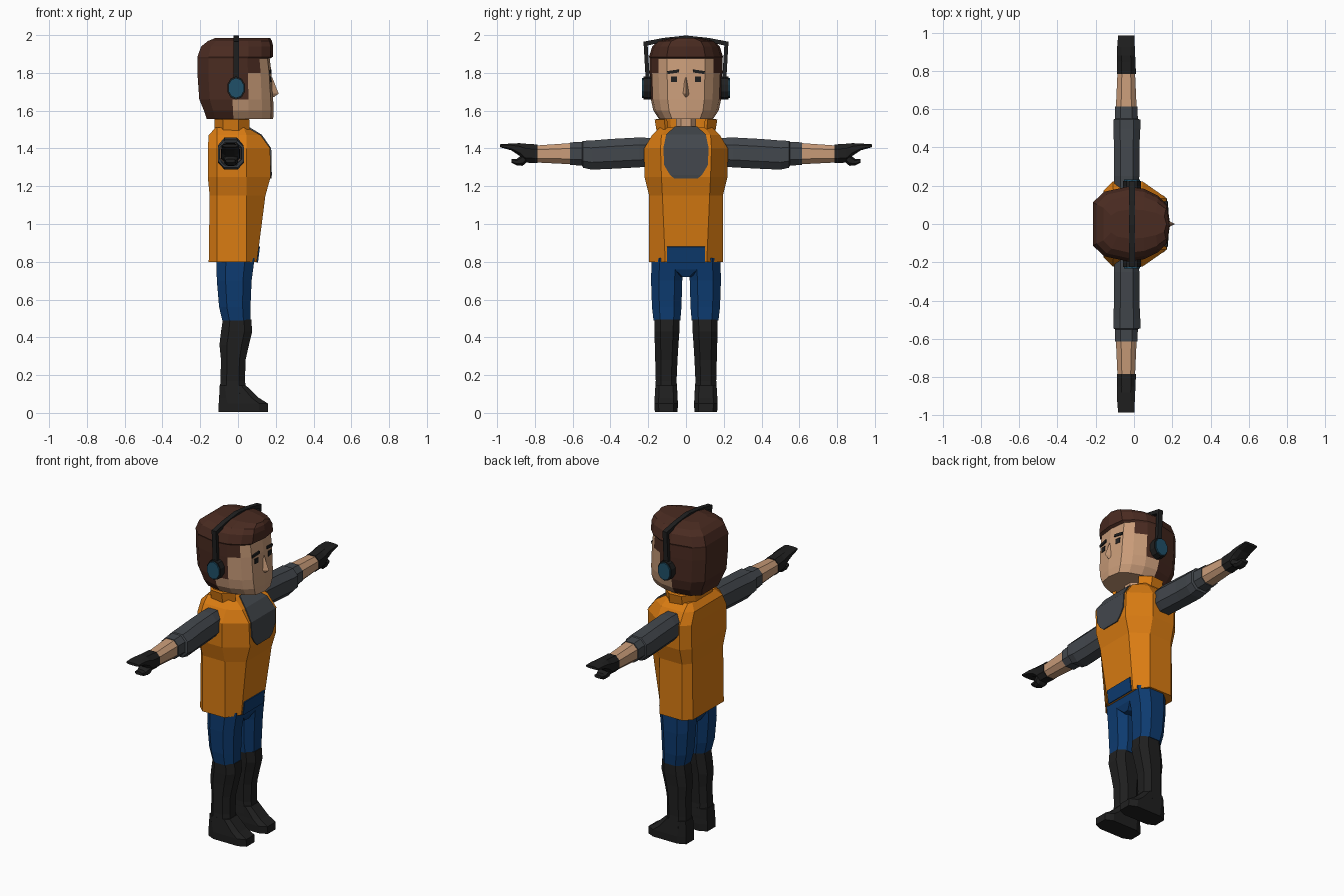
import bpy, bmesh, math
from mathutils import Matrix, Vector


def mat(name, r, g, b):
    m = bpy.data.materials.new(name)
    m.diffuse_color = (r, g, b, 1)
    return m


ORANGE = mat("vest orange", 0.70, 0.20, 0.006)
BLUE = mat("trouser blue", 0.004, 0.043, 0.16)
GREY = mat("shirt grey", 0.055, 0.063, 0.073)
BLACK = mat("boot black", 0.014, 0.014, 0.014)
SKIN = mat("skin", 0.58, 0.33, 0.19)
HAIR = mat("hair brown", 0.068, 0.024, 0.015)
CUP = mat("ear cup blue", 0.014, 0.08, 0.14)


def finish(name, bm, mats, rule=None):
    bmesh.ops.recalc_face_normals(bm, faces=bm.faces)
    if rule:
        for f in bm.faces:
            f.material_index = rule(f.calc_center_median(), f)
    me = bpy.data.meshes.new(name)
    bm.to_mesh(me)
    bm.free()
    for m in mats:
        me.materials.append(m)
    ob = bpy.data.objects.new(name, me)
    bpy.context.collection.objects.link(ob)
    return ob


def loft(name, rings, mats, rule=None):
    """Join closed rings of points with quads and cap both ends."""
    bm = bmesh.new()
    vs = [[bm.verts.new(p) for p in r] for r in rings]
    n = len(vs[0])
    for a, b in zip(vs, vs[1:]):
        for i in range(n):
            j = (i + 1) % n
            bm.faces.new((a[i], a[j], b[j], b[i]))
    bm.faces.new(vs[0])
    bm.faces.new(vs[-1])
    return finish(name, bm, mats, rule)


def oct_ring(a0, a1, b0, b1, cut=0.28):
    """Rectangle with cut corners."""
    ca, cb = (a1 - a0) * cut, (b1 - b0) * cut
    return [(a0 + ca, b0), (a1 - ca, b0), (a1, b0 + cb), (a1, b1 - cb),
            (a1 - ca, b1), (a0 + ca, b1), (a0, b1 - cb), (a0, b0 + cb)]


def mirrored(half):
    return half + [(x, -y) for x, y in reversed(half)]


def upright(name, sections, m, s=1, cut=0.25):
    """Sections are (z, x0, x1, y0, y1)."""
    return loft(name, [[(x, s * y, z) for x, y in oct_ring(x0, x1, y0, y1, cut)]
                       for z, x0, x1, y0, y1 in sections], [m])


def sideways(name, sections, m, s, cut=0.25):
    """Sections are (y, x0, x1, z0, z1)."""
    return loft(name, [[(x, s * y, z) for x, z in oct_ring(x0, x1, z0, z1, cut)]
                       for y, x0, x1, z0, z1 in sections], [m])


def box(name, loc, size, m, rot=(0, 0, 0)):
    bm = bmesh.new()
    bmesh.ops.create_cube(bm, size=1, matrix=Matrix.Diagonal((*size, 1)))
    ob = finish(name, bm, [m])
    ob.location, ob.rotation_euler = loc, rot
    return ob


def disc(name, loc, radius, depth, m, n=10):
    bm = bmesh.new()
    bmesh.ops.create_cone(bm, cap_ends=True, segments=n, radius1=radius,
                          radius2=radius, depth=depth,
                          matrix=Matrix.Rotation(math.pi / 2, 4, 'X'))
    ob = finish(name, bm, [m])
    ob.location = loc
    ob.scale = (0.88, 1, 1.1)
    return ob


def strip(name, rows, m):
    """Thin plate from rows of (x, half width, z)."""
    bm = bmesh.new()
    vs = [(bm.verts.new((x, -w, z)), bm.verts.new((x, w, z))) for x, w, z in rows]
    for a, b in zip(vs, vs[1:]):
        bm.faces.new((a[0], a[1], b[1], b[0]))
    ob = finish(name, bm, [m])
    mod = ob.modifiers.new("thickness", 'SOLIDIFY')
    mod.thickness, mod.offset = 0.008, 0
    return ob


# Vest: (z, front, back, half width, half width of the front panel)
VEST = [(0.80, 0.10, -0.155, 0.195, 0.11), (1.15, 0.145, -0.15, 0.195, 0.125),
        (1.25, 0.173, -0.16, 0.22, 0.13), (1.40, 0.170, -0.16, 0.222, 0.135),
        (1.47, 0.12, -0.155, 0.18, 0.13), (1.51, 0.05, -0.12, 0.14, 0.10)]
loft("vest", [[(x, y, z) for x, y in mirrored(
    [(f, w), (min(0.045, f * 0.6), hy), (-0.11, hy), (b, hy * 0.78)])]
    for z, f, b, hy, w in VEST], [ORANGE])

# Shirt showing in the neckline, trousers showing under the front hem
strip("shirt_front", [(0.173, 0.06, 1.24), (0.175, 0.085, 1.26), (0.174, 0.115, 1.31),
                      (0.172, 0.12, 1.40), (0.123, 0.105, 1.47), (0.052, 0.06, 1.513)], GREY)
strip("trouser_front", [(0.102, 0.10, 0.797), (0.1125, 0.10, 0.88)], BLUE)

# Open collar
bm = bmesh.new()
path = [(0.055, -0.10), (0.0, -0.145), (-0.075, -0.14), (-0.115, -0.08),
        (-0.115, 0.08), (-0.075, 0.14), (0.0, 0.145), (0.055, 0.10)]
cols = [(bm.verts.new((x, y, 1.485)), bm.verts.new((x, y * 1.08, 1.555))) for x, y in path]
for a, b in zip(cols, cols[1:]):
    bm.faces.new((a[0], b[0], b[1], a[1]))
collar = finish("collar", bm, [ORANGE])
mod = collar.modifiers.new("thickness", 'SOLIDIFY')
mod.thickness, mod.offset = 0.02, 0

upright("neck", [(1.47, -0.08, 0.05, -0.055, 0.055), (1.6, -0.08, 0.05, -0.05, 0.05)], SKIN)
upright("pelvis", [(0.72, -0.09, 0.06, -0.035, 0.035), (0.76, -0.105, 0.08, -0.12, 0.12),
                   (0.82, -0.115, 0.088, -0.17, 0.17)], BLUE)

for s, side in ((1, "left"), (-1, "right")):
    # Legs
    upright("trouser_leg_" + side, [
        (0.49, -0.083, 0.066, 0.03, 0.172), (0.56, -0.10, 0.066, 0.024, 0.18),
        (0.70, -0.112, 0.072, 0.02, 0.185), (0.82, -0.115, 0.088, 0.01, 0.182)], BLUE, s)
    upright("boot_shaft_" + side, [
        (0.10, -0.097, 0.045, 0.045, 0.165), (0.17, -0.093, 0.037, 0.05, 0.16),
        (0.28, -0.09, 0.04, 0.045, 0.163), (0.36, -0.098, 0.058, 0.04, 0.165),
        (0.43, -0.09, 0.075, 0.035, 0.168), (0.495, -0.08, 0.07, 0.033, 0.168)], BLACK, s)
    upright("boot_foot_" + side, [
        (0.005, -0.102, 0.16, 0.045, 0.165), (0.05, -0.102, 0.158, 0.042, 0.168),
        (0.08, -0.10, 0.11, 0.045, 0.166), (0.145, -0.097, 0.042, 0.048, 0.162)],
        BLACK, s, 0.18)

    # Arms
    sideways("sleeve_" + side, [
        (0.17, -0.10, 0.02, 1.305, 1.455), (0.25, -0.105, 0.028, 1.30, 1.458),
        (0.40, -0.105, 0.028, 1.292, 1.45), (0.50, -0.107, 0.033, 1.288, 1.442),
        (0.545, -0.107, 0.033, 1.298, 1.44), (0.55, -0.10, 0.02, 1.31, 1.435),
        (0.615, -0.10, 0.018, 1.312, 1.432)], GREY, s)
    sideways("forearm_" + side, [(0.60, -0.095, 0.014, 1.316, 1.429),
                                 (0.80, -0.086, 0.005, 1.326, 1.415)], SKIN, s)
    sideways("glove_" + side, [
        (0.785, -0.09, 0.01, 1.322, 1.421), (0.85, -0.088, 0.008, 1.325, 1.425),
        (0.88, -0.088, 0.006, 1.36, 1.428), (0.925, -0.088, 0.004, 1.39, 1.426),
        (0.985, -0.083, 0.003, 1.407, 1.422)], BLACK, s)
    sideways("curled_fingers_" + side, [
        (0.835, -0.075, 0.0, 1.335, 1.40), (0.865, -0.075, 0.0, 1.308, 1.37),
        (0.895, -0.07, -0.01, 1.31, 1.345), (0.925, -0.065, -0.015, 1.325, 1.345)], BLACK, s)

    # Eyes and brows
    box("eye_" + side, (0.171, s * 0.064, 1.766), (0.009, 0.032, 0.03), BLACK, (0, 0, s * 0.11))
    box("brow_" + side, (0.170, s * 0.068, 1.806), (0.009, 0.062, 0.016), BLACK,
        (-s * 0.14, 0, s * 0.11))

    # Headset cups
    disc("ear_pad_" + side, (-0.01, s * 0.205, 1.72), 0.056, 0.04, BLACK)
    disc("ear_cup_" + side, (-0.01, s * 0.229, 1.72), 0.049, 0.009, CUP)

# Head and hair: one form, coloured by hairline
OUTLINE = [(0.185, 0.0), (0.172, 0.10), (0.125, 0.145), (0.055, 0.18), (-0.03, 0.192),
           (-0.15, 0.165), (-0.205, 0.11)]
# (z, front, back, width factor)
HEAD = [(1.555, 0.186, -0.165, 0.74), (1.60, 0.189, -0.18, 0.90), (1.66, 0.186, -0.205, 0.97),
        (1.80, 0.177, -0.215, 1.0), (1.875, 0.168, -0.215, 1.0), (1.885, 0.184, -0.215, 1.02),
        (1.94, 0.186, -0.195, 0.93), (1.968, 0.18, -0.16, 0.78), (1.985, 0.17, -0.12, 0.40)]


def head_ring(z, front, back, w):
    half = [(x * (front / 0.185 if x > 0 else -back / 0.205), y * w) for x, y in OUTLINE]
    return [(x, y, z) for x, y in half + [(x, -y) for x, y in reversed(half[1:])]]


def hairline(c, f):
    if abs(f.normal.z) > 0.99 and c.z < 1.6:
        return 0
    return int(c.x < -0.035 or c.z > 1.877 or (c.z > 1.66 and c.x < 0.055)
               or (c.z > 1.80 and c.x < 0.13))


loft("head", [head_ring(*h) for h in HEAD], [SKIN, HAIR], hairline)

# Nose wedge
loft("nose", [[(0.165, -0.012, 1.775), (0.182, 0, 1.775), (0.165, 0.012, 1.775)],
              [(0.165, -0.024, 1.69), (0.215, 0, 1.69), (0.165, 0.024, 1.69)],
              [(0.165, -0.018, 1.672), (0.19, 0, 1.672), (0.165, 0.018, 1.672)]], [SKIN])

# Headset band: outer path in y and z, given thickness toward the head
BAND = [(-0.212, 1.74), (-0.225, 1.965), (-0.12, 1.985), (0, 1.998),
        (0.12, 1.985), (0.225, 1.965), (0.212, 1.74)]
mid = Vector((0, 1.75))
rings = []
for y, z in BAND:
    iy, iz = y - math.copysign(0.022, y) * (abs(y) > 0.2), z - 0.02 * (z > 1.8)
    rings.append([(-0.025, y, z), (0.005, y, z), (0.005, iy, iz), (-0.025, iy, iz)])
loft("headset_band", rings, [BLACK])
